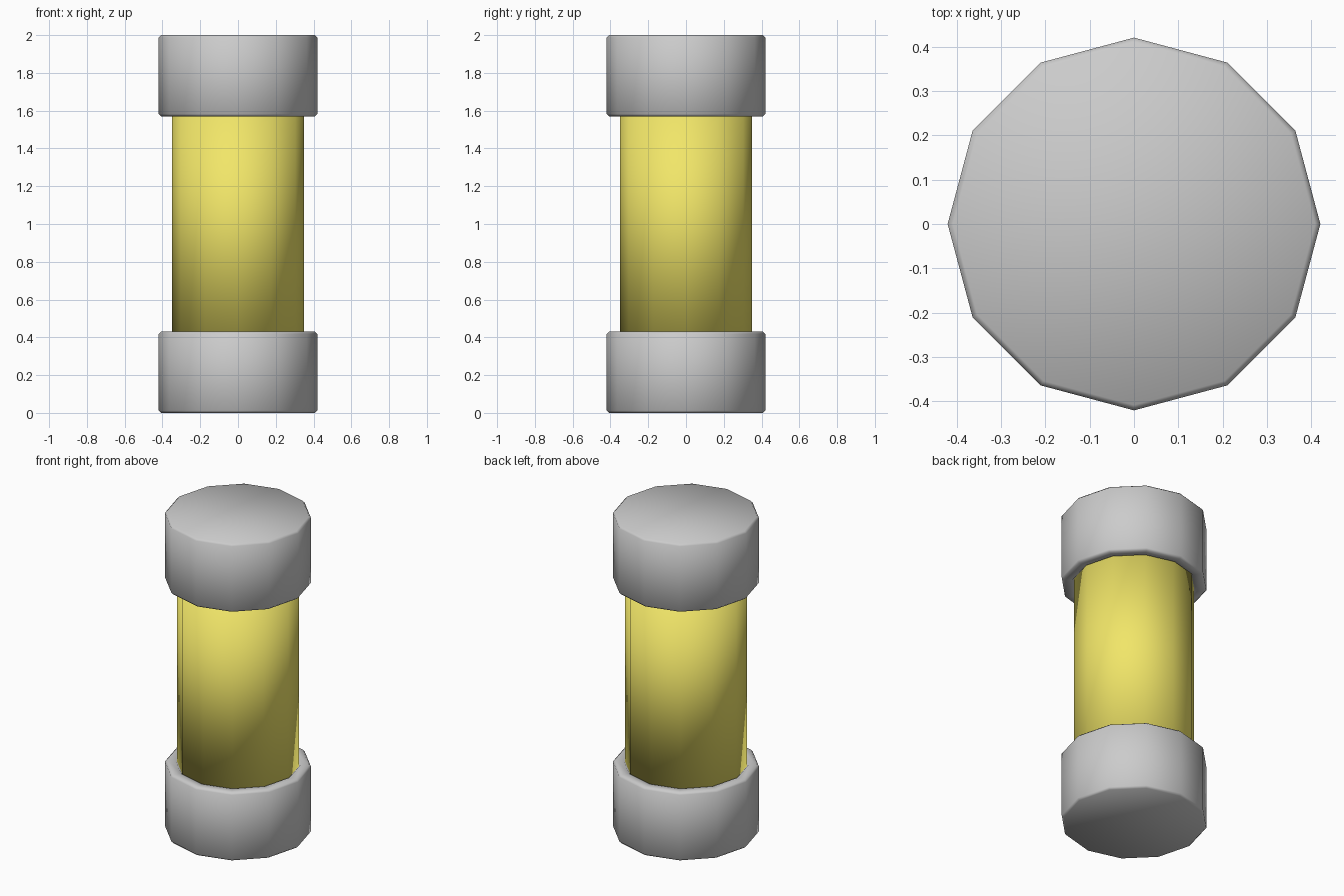
import bpy, bmesh
from math import cos, sin, tau

if "Cube" in bpy.data.objects:
    bpy.data.objects.remove(bpy.data.objects["Cube"])

SIDES = 12

def lathe(name, profile, mat=None):
    # Revolve (radius, z) points into a closed 12-sided smooth solid
    bm = bmesh.new()
    rings = [[bm.verts.new((r * cos(tau * i / SIDES), r * sin(tau * i / SIDES), z))
              for i in range(SIDES)] for r, z in profile]
    for a, b in zip(rings, rings[1:]):
        for i in range(SIDES):
            j = (i + 1) % SIDES
            bm.faces.new((a[i], a[j], b[j], b[i]))
    bm.faces.new(rings[0])
    bm.faces.new(rings[-1])
    bmesh.ops.recalc_face_normals(bm, faces=bm.faces)
    for f in bm.faces:
        f.smooth = True
    me = bpy.data.meshes.new(name)
    bm.to_mesh(me)
    bm.free()
    ob = bpy.data.objects.new(name, me)
    bpy.context.collection.objects.link(ob)
    if mat:
        me.materials.append(mat)
    return ob

yellow = bpy.data.materials.new("yellow")
yellow.diffuse_color = (0.88, 0.79, 0.14, 1)
yellow.use_nodes = True
yellow.node_tree.nodes["Principled BSDF"].inputs["Base Color"].default_value = yellow.diffuse_color

# End caps: chamfered outer rims, small lip around the tube
R, H, B = 0.42, 0.43, 0.012
cap = [(R - B, 0), (R, B), (R, H - B), (R - B, H), (0.36, H), (0.348, H - B)]
lathe("bottom_cap", cap)
lathe("top_cap", [(r, 2 - z) for r, z in cap])

# Central tube, seated inside the caps
lathe("tube", [(0.35, 0.40), (0.35, 1.60)], yellow)
